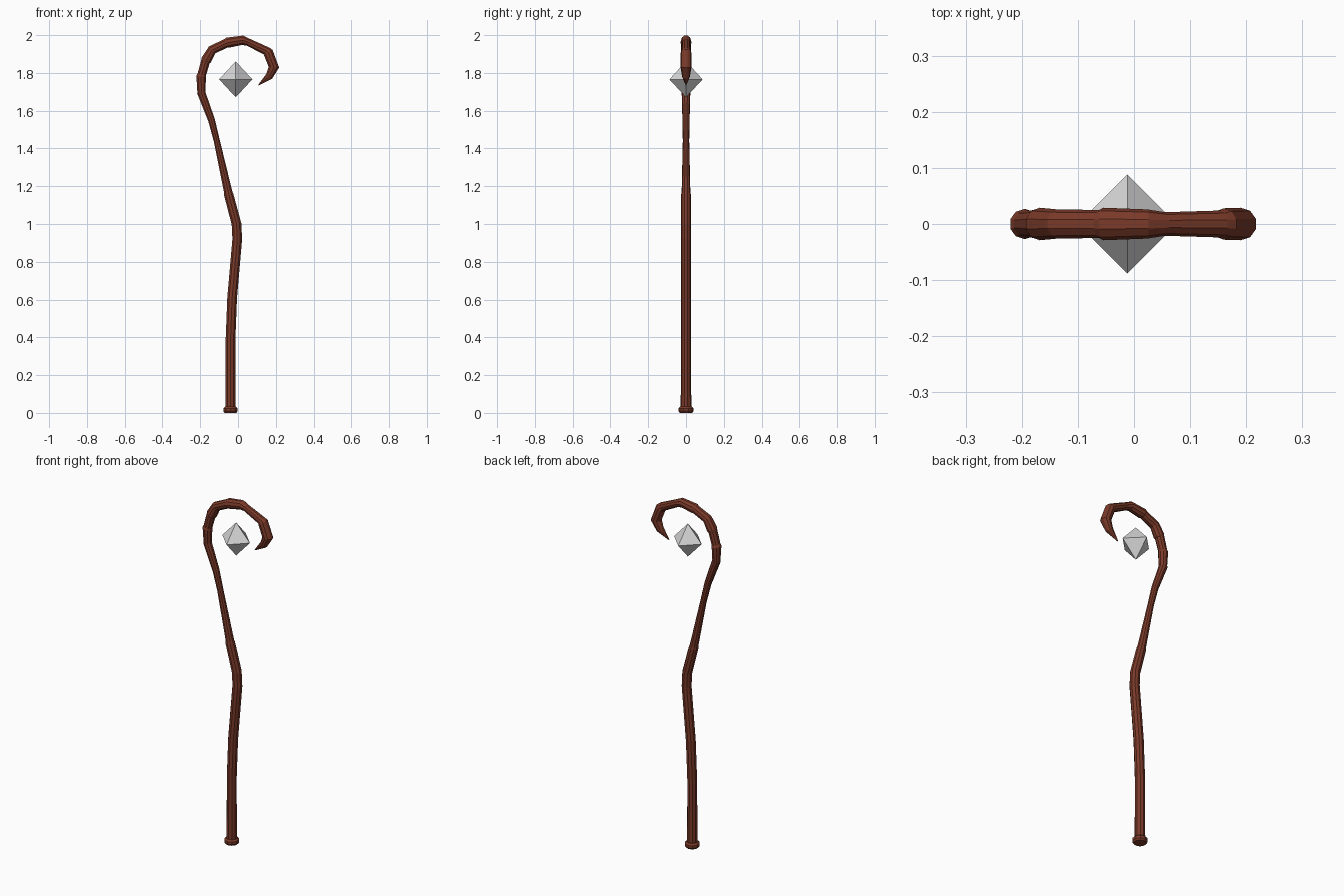
import bpy, bmesh, math
from mathutils import Vector

if "Cube" in bpy.data.objects:
    bpy.data.objects.remove(bpy.data.objects["Cube"])


def material(name, rgb):
    m = bpy.data.materials.new(name)
    m.diffuse_color = (*rgb, 1)
    m.use_nodes = True
    m.node_tree.nodes["Principled BSDF"].inputs["Base Color"].default_value = m.diffuse_color
    return m


wood = material("red brown wood", (0.195, 0.042, 0.022))
crystal = material("pale grey crystal", (0.68, 0.68, 0.68))


def finish(bm, name, mat):
    bmesh.ops.recalc_face_normals(bm, faces=bm.faces)
    me = bpy.data.meshes.new(name)
    bm.to_mesh(me)
    bm.free()
    me.materials.append(mat)
    ob = bpy.data.objects.new(name, me)
    bpy.context.collection.objects.link(ob)
    return ob


def tube(name, path, mat, sides=10):
    """Sweep a polygon along (x, z, radius) points in the xz plane."""
    bm = bmesh.new()
    pts = [Vector((x, 0, z)) for x, z, r in path]
    rings = []
    for i, p in enumerate(pts):
        a = (p - pts[i - 1]).normalized() if i else None
        b = (pts[i + 1] - p).normalized() if i < len(pts) - 1 else None
        t = ((a or b) + (b or a)).normalized()
        n = Vector((t.z, 0, -t.x))
        r = path[i][2]
        ring = []
        for k in range(sides):
            ang = 2 * math.pi * (k + 0.5) / sides
            ring.append(bm.verts.new(p + n * r * math.cos(ang) + Vector((0, r * math.sin(ang), 0))))
        rings.append(ring)
    for lo, hi in zip(rings, rings[1:]):
        for k in range(sides):
            j = (k + 1) % sides
            bm.faces.new((lo[k], lo[j], hi[j], hi[k]))
    bm.faces.new(rings[0])
    bm.faces.new(rings[-1])
    return finish(bm, name, mat)


# Long crooked shaft
tube("shaft", [
    (-0.04, 0.02, 0.028), (-0.04, 0.38, 0.027), (-0.031, 0.61, 0.027),
    (-0.004, 0.92, 0.027), (-0.008, 1.0, 0.027), (-0.049, 1.155, 0.026),
    (-0.052, 1.17, 0.023), (-0.112, 1.44, 0.017), (-0.14, 1.55, 0.019),
    (-0.196, 1.70, 0.023)], wood)

# Curled hook with knuckle-like steps, ending in a point
tube("hook", [
    (-0.194, 1.695, 0.022), (-0.195, 1.78, 0.027), (-0.192, 1.79, 0.024),
    (-0.172, 1.86, 0.025), (-0.168, 1.868, 0.029), (-0.137, 1.922, 0.026),
    (-0.062, 1.957, 0.025), (-0.055, 1.96, 0.029), (0.024, 1.973, 0.026),
    (0.055, 1.962, 0.021), (0.153, 1.915, 0.024), (0.16, 1.908, 0.028),
    (0.19, 1.83, 0.029), (0.165, 1.782, 0.021), (0.108, 1.735, 0.002)], wood)

# Foot cap with chamfered rims
tube("foot_cap", [
    (-0.04, 0.0, 0.033), (-0.04, 0.009, 0.04), (-0.04, 0.024, 0.04),
    (-0.04, 0.033, 0.031)], wood)

# Floating eight-sided crystal
bm = bmesh.new()
c = Vector((-0.012, 0, 1.766))
belt = [bm.verts.new(c + Vector((0.088 * math.cos(a), 0.088 * math.sin(a), 0)))
        for a in (k * math.pi / 2 for k in range(4))]
for dz in (0.095, -0.095):
    apex = bm.verts.new(c + Vector((0, 0, dz)))
    for k in range(4):
        bm.faces.new((belt[k], belt[(k + 1) % 4], apex))
finish(bm, "crystal", crystal)
